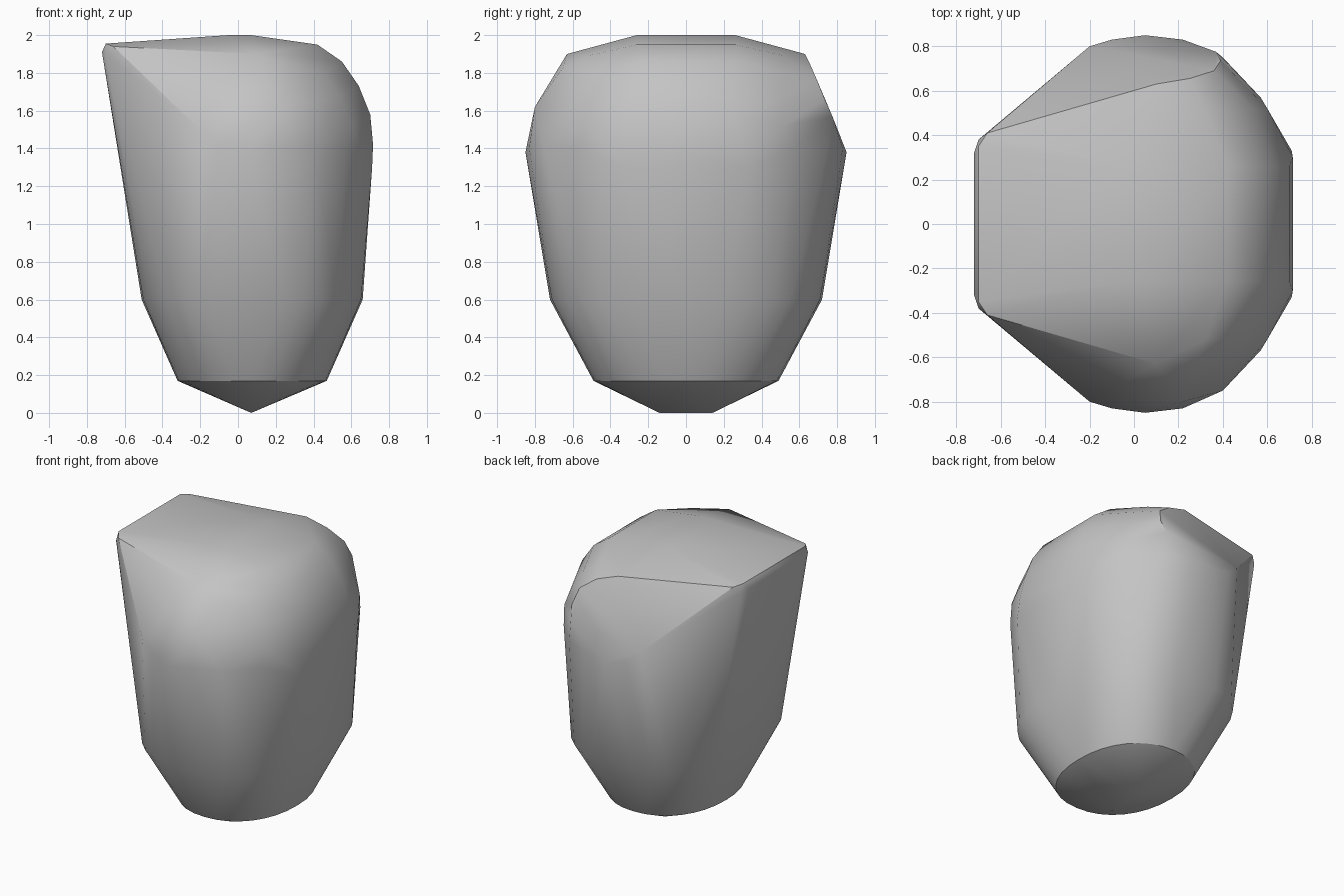
import bpy
import bmesh
from math import cos, sin, pi, radians, copysign

cube = bpy.data.objects.get("Cube")
if cube:
    bpy.data.objects.remove(cube, do_unlink=True)


def ring(height, center_x, radius_x, radius_y, power, count=32):
    """Horizontal rounded-square outline."""
    def soft(value):
        return copysign(abs(value) ** (2 / power), value)
    angles = [2 * pi * step / count for step in range(count)]
    return [(center_x + radius_x * soft(cos(a)), radius_y * soft(sin(a)), height)
            for a in angles]


def mirrored(points):
    """Repeat points on the front and back sides."""
    return [(x, side * y, z) for x, y, z in points for side in (-1, 1)]


def hull_object(name, points, material, sharp_angle):
    mesh = bpy.data.meshes.new(name)
    bm = bmesh.new()
    for point in points:
        bm.verts.new(point)
    bmesh.ops.remove_doubles(bm, verts=bm.verts[:], dist=0.002)
    bmesh.ops.convex_hull(bm, input=bm.verts[:])
    loose = [v for v in bm.verts if not v.link_faces]
    bmesh.ops.delete(bm, geom=loose, context='VERTS')
    bmesh.ops.dissolve_limit(bm, angle_limit=radians(1), verts=bm.verts[:], edges=bm.edges[:])
    bmesh.ops.recalc_face_normals(bm, faces=bm.faces[:])
    bm.to_mesh(mesh)
    bm.free()
    obj = bpy.data.objects.new(name, mesh)
    bpy.context.collection.objects.link(obj)
    mesh.materials.append(material)
    bpy.ops.object.select_all(action='DESELECT')
    obj.select_set(True)
    bpy.context.view_layer.objects.active = obj
    bpy.ops.object.shade_smooth_by_angle(angle=radians(sharp_angle))
    return obj


grey = bpy.data.materials.new("plain grey")
grey.use_nodes = True
color = (0.55, 0.55, 0.55, 1)
grey.diffuse_color = color
grey.node_tree.nodes["Principled BSDF"].inputs["Base Color"].default_value = color

# Tapered lower body
keel = mirrored([(0.07, 0.14, 0)])
lower = ring(0.17, 0.075, 0.395, 0.49, 2.2) + ring(0.6, 0.075, 0.585, 0.72, 2.6)

# Widest outline
waist = mirrored([(0.71, 0.33, 1.3), (0.715, 0.3, 1.42), (0.57, 0.57, 1.4),
                  (0.4, 0.75, 1.4), (0.22, 0.83, 1.4), (0.05, 0.85, 1.38),
                  (0.05, 0.84, 1.33), (-0.1, 0.83, 1.42), (-0.2, 0.8, 1.5)])

# Rounded shoulder and flat crown
profile = [(0.42, 1.95), (0.55, 1.86), (0.64, 1.73), (0.7, 1.58)]
shoulder = mirrored([(x, 0.26, z) for x, z in profile])
shoulder += mirrored([(x - 0.1, 0.52, z - 0.06) for x, z in profile])
crown = mirrored([(0.07, 0.26, 2), (-0.05, 0.26, 2), (0.1, 0.63, 1.9)])

# Blunt corner ridge
corner = mirrored([(-0.72, 0.32, 1.91), (-0.7, 0.35, 1.955),
                   (-0.66, 0.41, 1.94), (-0.7, 0.38, 1.9)])

# Slanted side flats, rounder at the back
back_flat = [(0.25, 0.655, 1.85), (0.36, 0.69, 1.77),
             (0.39, 0.735, 1.66), (0.37, 0.775, 1.57)]
front_flat = [(0.27, -0.65, 1.83), (0.22, -0.8, 1.62)]

hull_object("faceted_body", keel + lower + waist + shoulder + crown + corner
            + back_flat + front_flat, grey, 32)
